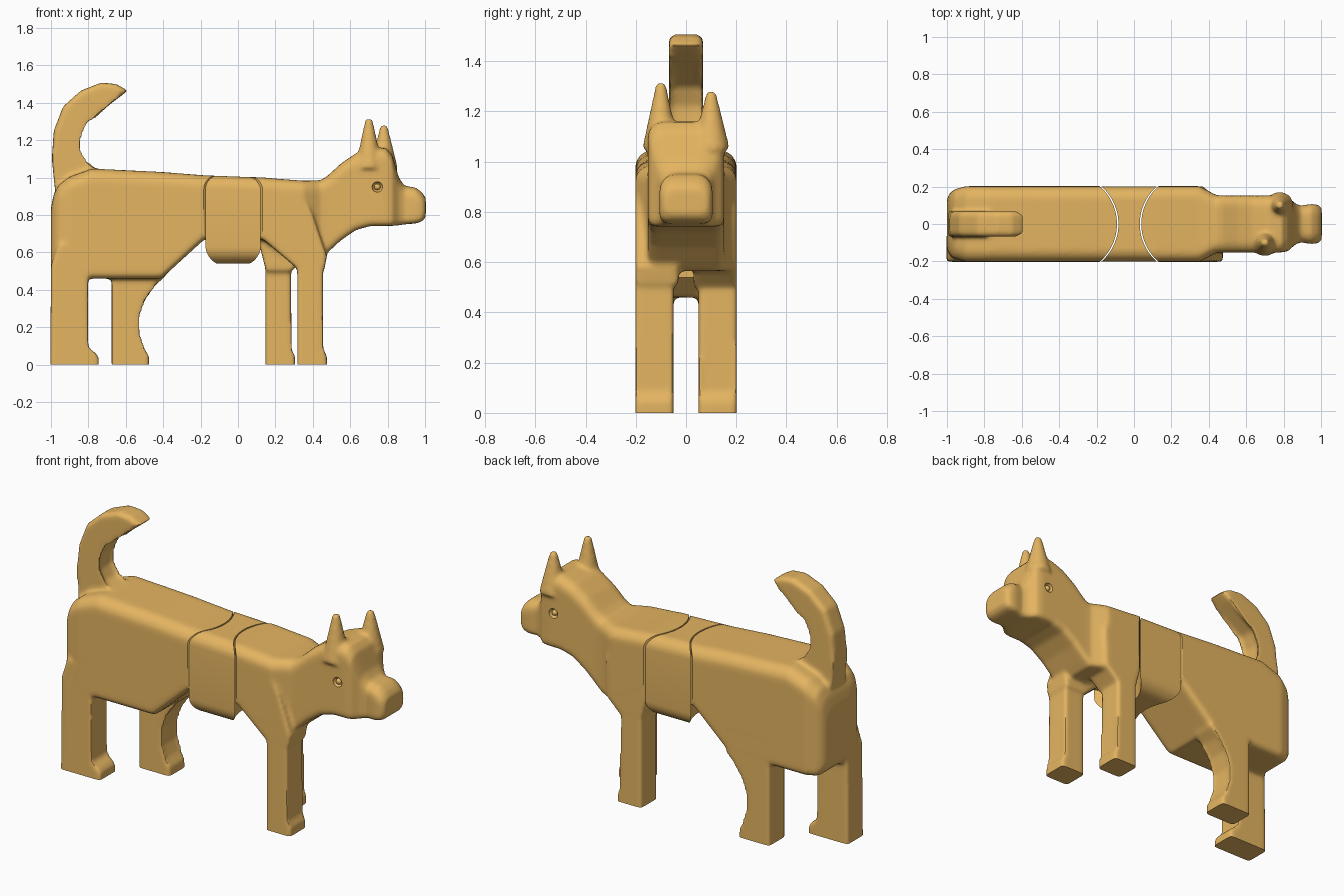
import bpy, bmesh, math
from mathutils import Matrix

if "Cube" in bpy.data.objects:
    bpy.data.objects.remove(bpy.data.objects["Cube"])


def loft(bm, stations, r_top=0.07, r_bot=0.035, n=5):
    """Skin of rounded rectangles along x: (x, z_bottom, z_top, half_width)."""
    rings = []
    for x, zb, zt, hw in stations:
        rt, rb = min(r_top, hw * .6, (zt - zb) * .4), min(r_bot, hw * .6)
        corners = [(hw - rt, zt - rt, rt, 0), (-hw + rt, zt - rt, rt, 90),
                   (-hw + rb, zb + rb, rb, 180), (hw - rb, zb + rb, rb, 270)]
        ring = []
        for cy, cz, r, a0 in corners:
            for i in range(n + 1):
                a = math.radians(a0 + 90 * i / n)
                ring.append(bm.verts.new((x, cy + r * math.cos(a), cz + r * math.sin(a))))
        rings.append(ring)
    for a, b in zip(rings, rings[1:]):
        for i in range(len(a)):
            j = (i + 1) % len(a)
            bm.faces.new((a[i], a[j], b[j], b[i]))
    bm.faces.new(rings[0])
    bm.faces.new(rings[-1])


def prism(bm, pts, y0, y1, bevel=0):
    """Side profile (x, z) extruded from y0 to y1, rims optionally bevelled."""
    a = [bm.verts.new((x, y0, z)) for x, z in pts]
    b = [bm.verts.new((x, y1, z)) for x, z in pts]
    caps = [bm.faces.new(a), bm.faces.new(b)]
    for i in range(len(pts)):
        j = (i + 1) % len(pts)
        bm.faces.new((a[i], a[j], b[j], b[i]))
    if bevel:
        rim = [e for f in caps for e in f.edges]
        bmesh.ops.bevel(bm, geom=rim, offset=bevel, segments=3, profile=.5,
                        affect='EDGES', clamp_overlap=True)


def box(bm, x0, x1, y0, y1, z0, z1):
    prism(bm, [(x0, z0), (x1, z0), (x1, z1), (x0, z1)], y0, y1)


def to_object(bm, name):
    bmesh.ops.recalc_face_normals(bm, faces=bm.faces)
    me = bpy.data.meshes.new(name)
    bm.to_mesh(me)
    bm.free()
    ob = bpy.data.objects.new(name, me)
    bpy.context.collection.objects.link(ob)
    return ob


def activate(ob):
    bpy.ops.object.select_all(action='DESELECT')
    ob.select_set(True)
    bpy.context.view_layer.objects.active = ob


def finish(ob, cutters, soften=True):
    """Fuse and soften the overlapping parts, cut, and shade."""
    if soften:
        m = ob.modifiers.new("fuse", 'REMESH')
        m.mode, m.voxel_size = 'VOXEL', .011
        m = ob.modifiers.new("soften", 'SMOOTH')
        m.factor, m.iterations = .5, 8
    for c in cutters:
        m = ob.modifiers.new("cut", 'BOOLEAN')
        m.operation, m.object, m.solver = 'DIFFERENCE', c, 'EXACT'
    activate(ob)
    for m in list(ob.modifiers):
        bpy.ops.object.modifier_apply(modifier=m.name)
    bpy.ops.object.shade_smooth_by_angle(angle=math.radians(40))


def arc_cutter(name, x_mid, side, far):
    """Upright cutter: from an arc (peak x_mid, opening to side) to x = far."""
    R = .267
    bm = bmesh.new()
    plan = [(far, -.24)]
    for i in range(33):
        y = -.24 + .48 * i / 32
        plan.append((x_mid + side * (R - math.sqrt(R * R - y * y)), y))
    plan.append((far, .24))
    f = bm.faces.new([bm.verts.new((x, y, .3)) for x, y in plan])
    ext = bmesh.ops.extrude_face_region(bm, geom=[f])
    bmesh.ops.translate(bm, vec=(0, 0, .9),
                        verts=[g for g in ext['geom'] if isinstance(g, bmesh.types.BMVert)])
    ob = to_object(bm, name)
    ob.hide_render = True
    return ob


# Cutters: ground plane, curved joints, eye sockets
bm = bmesh.new()
box(bm, -1.3, 1.3, -.5, .5, -.4, 0)
ground_cut = to_object(bm, "ground_cutter")
rear_end = arc_cutter("rear_end_cutter", -.091, -1, .3)
front_end = arc_cutter("front_end_cutter", .039, 1, -.3)
mid_left = arc_cutter("middle_left_cutter", -.083, -1, -.6)
mid_right = arc_cutter("middle_right_cutter", .031, 1, .6)
bm = bmesh.new()
for s in (-1, 1):
    bmesh.ops.create_uvsphere(bm, u_segments=24, v_segments=12, radius=.028,
                              matrix=Matrix.Translation((.745, s * .152, .95)))
sockets = to_object(bm, "socket_cutter")

# Rear body, hind legs and tail
bm = bmesh.new()
loft(bm, [(-1.0, .52, .84, .135), (-.985, .49, .91, .165), (-.96, .465, .96, .185),
          (-.90, .46, 1.005, .202), (-.78, .46, 1.048, .202), (-.41, .46, 1.03, .202),
          (-.18, .67, 1.012, .202), (.05, .67, 1.003, .202)])
prism(bm, [(-1.003, -.05), (-.745, -.05), (-.745, .04), (-.765, .065), (-.802, .09),
           (-.802, .65), (-.96, .65), (-1.0, .53)], -.202, -.05, .012)
prism(bm, [(-.675, -.05), (-.475, -.05), (-.475, .045), (-.505, .09), (-.53, .16),
           (-.535, .25), (-.50, .35), (-.45, .42), (-.39, .47), (-.39, .6),
           (-.675, .6)], .05, .202, .012)
prism(bm, [(-.96, .85), (-.98, .95), (-.995, 1.1), (-.985, 1.25), (-.935, 1.38),
           (-.84, 1.465), (-.73, 1.508), (-.65, 1.5), (-.59, 1.465), (-.64, 1.425),
           (-.82, 1.30), (-.855, 1.22), (-.855, 1.14), (-.82, 1.075),
           (-.72, 1.03), (-.72, .9)], -.068, .068, .025)
rear = to_object(bm, "rear_body")
finish(rear, [ground_cut, rear_end])

# Middle block with concave ends
bm = bmesh.new()
loft(bm, [(-.18, .54, 1.012, .2), (.13, .54, 1.0, .2)], .07, .09, 8)
middle = to_object(bm, "middle_body")
finish(middle, [mid_left, mid_right], soften=False)

# Front body, neck, head and muzzle
bm = bmesh.new()
loft(bm, [(-.05, .67, 1.006, .202), (.13, .67, 1.001, .202), (.22, .61, .993, .202),
          (.35, .565, .983, .202), (.44, .565, .985, .154), (.48, .60, 1.01, .152),
          (.55, .665, 1.075, .152), (.63, .72, 1.13, .152), (.71, .742, 1.16, .152),
          (.79, .742, 1.158, .152), (.825, .742, 1.12, .145), (.86, .745, 1.0, .11),
          (.89, .75, .955, .098), (.95, .755, .947, .107), (.985, .765, .92, .103),
          (1.004, .79, .89, .085)], .06, .03)
# Shoulders and front legs
prism(bm, [(.10, .70), (.32, .51), (.462, .51), (.475, .58), (.40, .80), (.34, .92),
           (.10, .92)], -.202, -.03, .012)
prism(bm, [(.10, .70), (.15, .5), (.285, .5), (.37, .58), (.38, .80), (.34, .92),
           (.10, .92)], .03, .202, .012)
for x0, y0, y1 in ((.317, -.202, -.05), (.147, .05, .202)):
    prism(bm, [(x0, -.05), (x0 + .158, -.05), (x0 + .158, .045), (x0 + .137, .085),
               (x0 + .137, .6), (x0, .6)], y0, y1, .012)
# Ears
for x, y, tip in ((.70, -.1, 1.315), (.78, .1, 1.28)):
    bmesh.ops.create_cone(bm, cap_ends=True, segments=20, radius1=.075, radius2=.019,
                          depth=tip - 1.05,
                          matrix=Matrix.Translation((x, y, (tip + 1.05) / 2)))
front = to_object(bm, "front_body_and_head")
finish(front, [ground_cut, front_end, sockets])

# Eyes
for s, name in ((-1, "eye_near"), (1, "eye_far")):
    bm = bmesh.new()
    bmesh.ops.create_uvsphere(bm, u_segments=20, v_segments=12, radius=.017,
                              matrix=Matrix.Translation((.745, s * .137, .95)))
    finish(to_object(bm, name), [], soften=False)

for c in (ground_cut, rear_end, front_end, mid_left, mid_right, sockets):
    bpy.data.objects.remove(c, do_unlink=True)

# Wood colour
wood = bpy.data.materials.new("wood")
wood.diffuse_color = (.78, .46, .12, 1)
wood.use_nodes = True
wood.node_tree.nodes["Principled BSDF"].inputs["Base Color"].default_value = wood.diffuse_color
for ob in bpy.context.collection.objects:
    ob.data.materials.clear()
    ob.data.materials.append(wood)
